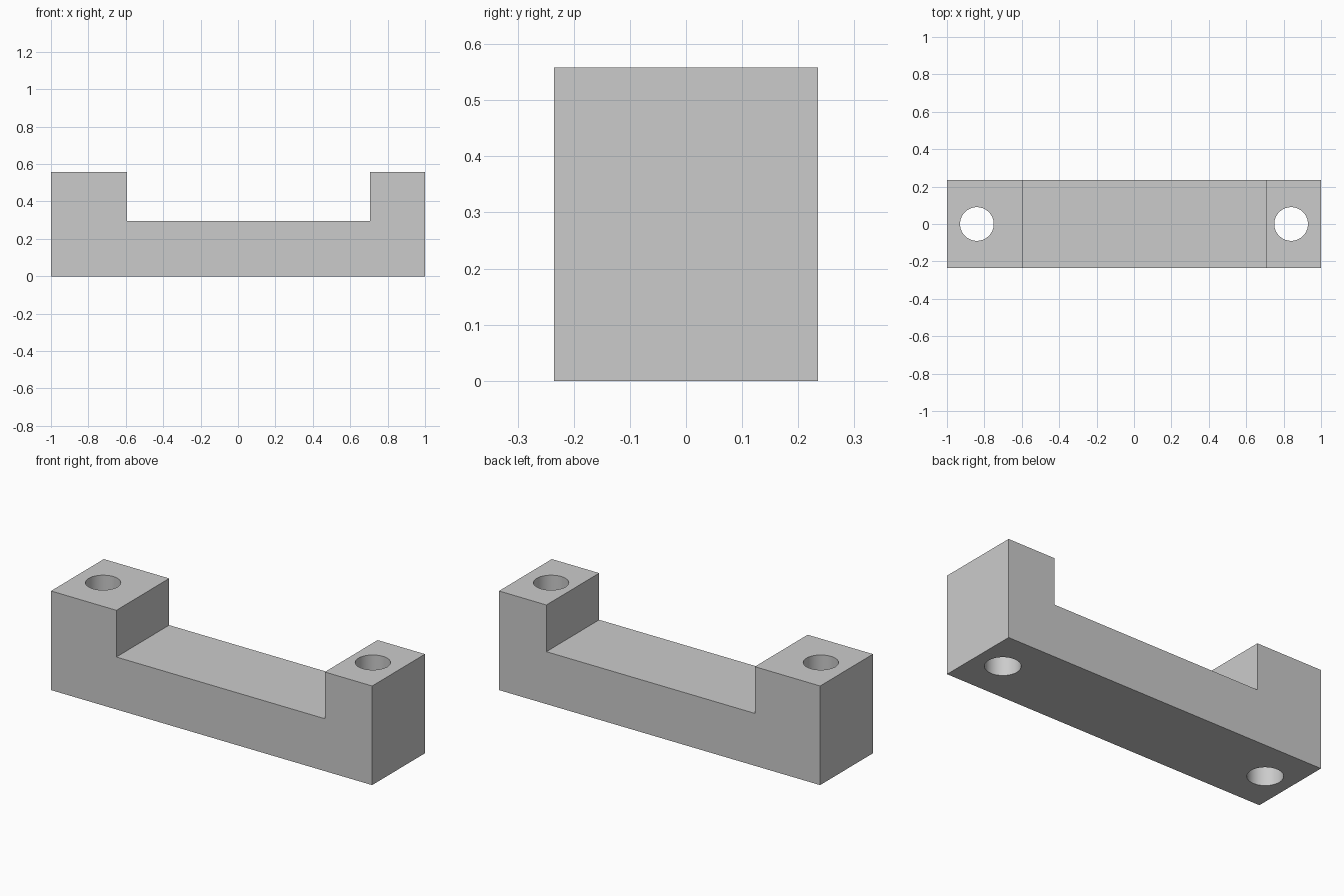
import bpy
import bmesh

if "Cube" in bpy.data.objects:
    bpy.data.objects.remove(bpy.data.objects["Cube"], do_unlink=True)

HALF_DEPTH = 0.235
HEIGHT = 0.558
FLOOR = 0.295
HOLE_X, HOLE_RADIUS = 0.84, 0.09

# Single plain grey
grey = bpy.data.materials.new("plain_grey")
grey.use_nodes = True
colour = (0.6, 0.6, 0.6, 1)
grey.diffuse_color = colour
grey.node_tree.nodes["Principled BSDF"].inputs["Base Color"].default_value = colour


def extruded_profile(name, points):
    """Extrude an x-z outline through the depth of the part."""
    bm = bmesh.new()
    face = bm.faces.new([bm.verts.new((x, -HALF_DEPTH, z)) for x, z in points])
    new = bmesh.ops.extrude_face_region(bm, geom=[face])["geom"]
    verts = [v for v in new if isinstance(v, bmesh.types.BMVert)]
    bmesh.ops.translate(bm, verts=verts, vec=(0, 2 * HALF_DEPTH, 0))
    bmesh.ops.recalc_face_normals(bm, faces=bm.faces)
    mesh = bpy.data.meshes.new(name)
    bm.to_mesh(mesh)
    bm.free()
    obj = bpy.data.objects.new(name, mesh)
    bpy.context.collection.objects.link(obj)
    return obj


# U-shaped bracket with a wide right block and a narrow left block
bracket = extruded_profile("bracket", [
    (-1, 0), (1, 0), (1, HEIGHT), (0.705, HEIGHT),
    (0.705, FLOOR), (-0.593, FLOOR), (-0.593, HEIGHT), (-1, HEIGHT)])
bracket.data.materials.append(grey)

# Vertical bolt holes through both end blocks
for side, sign in (("right", -1), ("left", 1)):
    bpy.ops.mesh.primitive_cylinder_add(
        vertices=64, radius=HOLE_RADIUS, depth=2 * HEIGHT,
        location=(sign * HOLE_X, 0, HEIGHT / 2))
    cutter = bpy.context.object
    cutter.name = side + "_hole_cutter"
    cutter.data.materials.append(grey)
    cut = bracket.modifiers.new(side + "_hole", "BOOLEAN")
    cut.operation = "DIFFERENCE"
    cut.solver = "EXACT"
    cut.object = cutter
    bpy.ops.object.select_all(action="DESELECT")
    bracket.select_set(True)
    bpy.context.view_layer.objects.active = bracket
    bpy.ops.object.modifier_apply(modifier=cut.name)
    bpy.data.objects.remove(cutter, do_unlink=True)

# Smooth hole walls, sharp block edges
bpy.ops.object.shade_smooth_by_angle()
